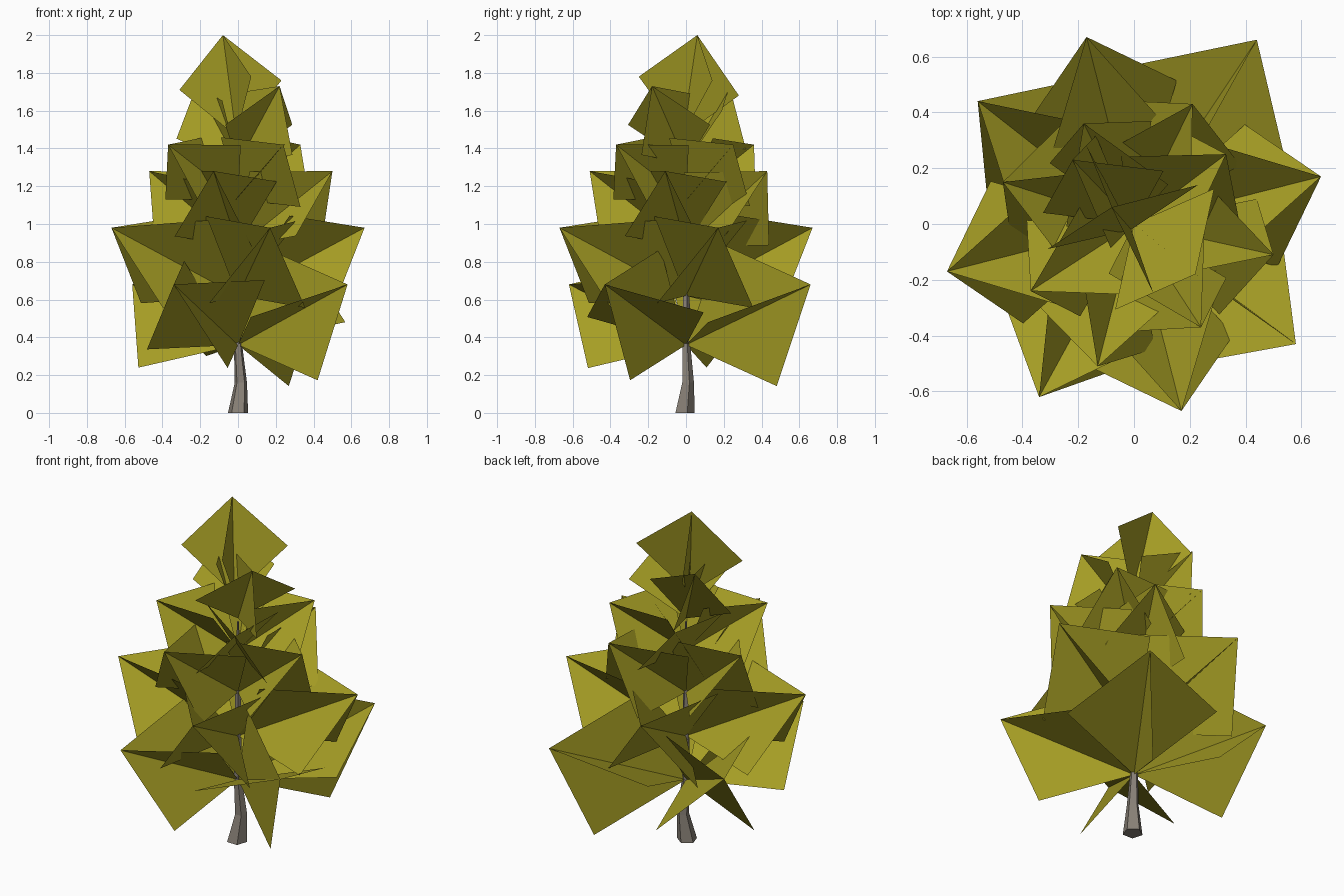
import bpy, bmesh, math
from mathutils import Vector

if "Cube" in bpy.data.objects:
    bpy.data.objects.remove(bpy.data.objects["Cube"])


def material(name, rgb):
    m = bpy.data.materials.new(name)
    m.diffuse_color = (*rgb, 1)
    m.use_nodes = True
    m.node_tree.nodes["Principled BSDF"].inputs["Base Color"].default_value = m.diffuse_color
    return m


LEAF = material("olive leaf", (0.38, 0.34, 0.018))
BARK = material("grey bark", (0.25, 0.22, 0.185))


def finish(bm, name, mat):
    me = bpy.data.meshes.new(name)
    bm.to_mesh(me)
    bm.free()
    me.materials.append(mat)
    ob = bpy.data.objects.new(name, me)
    bpy.context.collection.objects.link(ob)
    return ob


def add_spray(bm, base_z, tip, half_width, roll):
    """Two crossed kites sharing the diagonal from the trunk to the tip."""
    base, tip = Vector((0, 0, base_z)), Vector(tip)
    mid, axis = (base + tip) / 2, (tip - base).normalized()
    side = axis.cross(Vector((0, 0, 1))).normalized()
    up = side.cross(axis)
    for k in range(2):
        a = math.radians(roll + 90 * k)
        off = (side * math.cos(a) + up * math.sin(a)) * half_width
        b, r, t, l = [bm.verts.new(p) for p in (base, mid + off, tip, mid - off)]
        faces = [bm.faces.new((b, r, t)), bm.faces.new((b, t, l))]
        for f in faces:
            f.normal_update()
            if f.normal.z < 0:
                f.normal_flip()


# Foliage tiers: base height, tip height, then tip x, tip y, half width, roll
tiers = {
    "lowest_foliage": (0.36, 0.68, [(0.58, -0.43, 0.38, -2), (0.44, 0.66, 0.41, -6),
                                    (-0.34, -0.62, 0.37, 57), (-0.56, 0.44, 0.39, 52)]),
    "lower_foliage": (0.62, 0.98, [(0.17, -0.67, 0.37, 48), (0.67, 0.17, 0.37, 48),
                                   (-0.17, 0.67, 0.37, 48), (-0.67, -0.17, 0.37, 48)]),
    "middle_foliage": (0.88, 1.28, [(-0.13, -0.51, 0.31, 54), (0.50, -0.11, 0.31, 54),
                                    (0.21, 0.43, 0.31, 54), (-0.47, 0.15, 0.31, 54)]),
    "upper_foliage": (1.13, 1.42, [(0.24, -0.37, 0.28, 52), (0.33, 0.25, 0.28, 52),
                                   (-0.18, 0.36, 0.28, 52), (-0.37, -0.24, 0.28, 52)]),
    "highest_foliage": (1.32, 1.73, [(0.22, -0.18, 0.28, 0), (-0.22, 0.23, 0.24, 30)]),
}
for name, (bz, tz, sprays) in tiers.items():
    bm = bmesh.new()
    for x, y, w, roll in sprays:
        add_spray(bm, bz, (x, y, tz), w, roll)
    finish(bm, name, LEAF)

# Crown: two crossed upright kites
bm = bmesh.new()
base, tip = (-0.01, -0.02, 1.465), (-0.08, 0.06, 2.0)
for p, q in (((0.23, 0.14, 1.76), (-0.31, -0.09, 1.71)),
             ((0.07, -0.25, 1.78), (-0.17, 0.28, 1.68))):
    b, r, t, l = [bm.verts.new(c) for c in (base, p, tip, q)]
    bm.faces.new((b, r, t))
    bm.faces.new((b, t, l))
finish(bm, "crown_foliage", LEAF)

# Trunk: bent, tapering five-sided tube (x, y, z, radius)
bm = bmesh.new()
rings = []
for x, y, z, r in ((0, -0.01, 0, 0.056), (0.015, 0.008, 0.16, 0.034),
                   (0, 0, 0.36, 0.023), (0, 0, 0.85, 0.016), (0, 0, 1.3, 0.006)):
    rings.append([bm.verts.new((x + r * math.cos(math.tau * i / 5 + 0.3),
                                y + r * math.sin(math.tau * i / 5 + 0.3), z))
                  for i in range(5)])
for lo, hi in zip(rings, rings[1:]):
    for i in range(5):
        j = (i + 1) % 5
        bm.faces.new((lo[i], lo[j], hi[j], hi[i]))
bm.faces.new(rings[0][::-1])
bm.faces.new(rings[-1])
finish(bm, "trunk", BARK)
